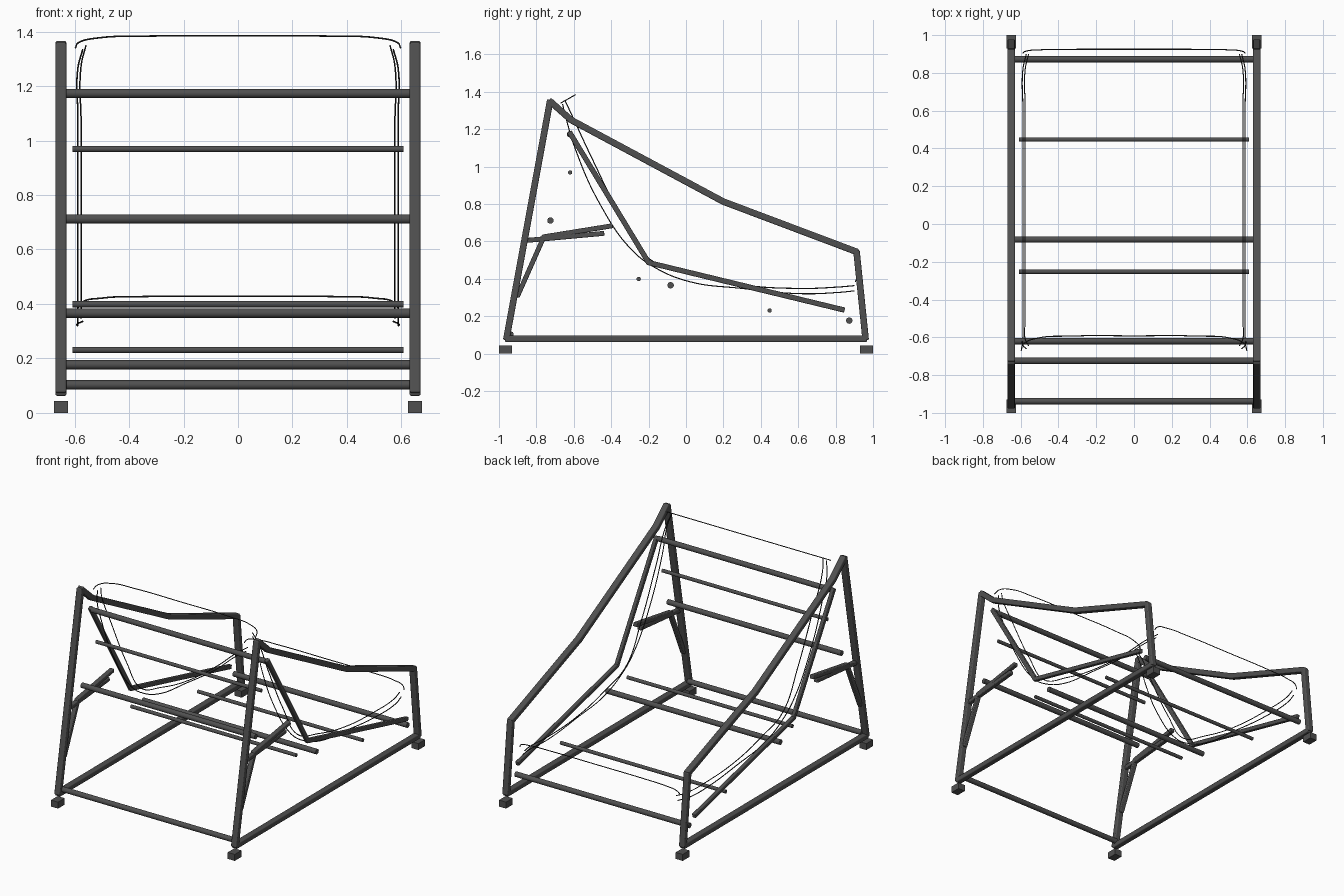
import bpy, math
from mathutils import Vector

if "Cube" in bpy.data.objects:
    bpy.data.objects.remove(bpy.data.objects["Cube"], do_unlink=True)


def material(name, value):
    m = bpy.data.materials.new(name)
    m.use_nodes = True
    color = (value, value, value, 1)
    m.diffuse_color = color
    m.node_tree.nodes["Principled BSDF"].inputs["Base Color"].default_value = color
    return m


METAL = material("dark grey metal", 0.08)
CORD = material("black cord", 0.025)
SIDE_X = 0.65


def beam(name, x, a, b, width, depth, extend=0.008):
    """Rounded square tube in a side plane between two (y, z) points."""
    a, b = Vector((x, *a)), Vector((x, *b))
    d = b - a
    bpy.ops.mesh.primitive_cube_add(size=1, location=(a + b) / 2)
    o = bpy.context.object
    o.name = name
    o.scale = (width, depth, d.length + 2 * extend)
    o.rotation_euler = (math.atan2(-d.y, d.z), 0, 0)
    bpy.ops.object.transform_apply(location=False, rotation=False, scale=True)
    bevel = o.modifiers.new("rounded_edges", "BEVEL")
    bevel.width = 0.2 * min(width, depth)
    bevel.segments = 3
    o.data.materials.append(METAL)


def beam_path(name, x, points, width, depth):
    for i, (a, b) in enumerate(zip(points, points[1:])):
        beam(f"{name}_{i + 1}", x, a, b, width, depth)


def crossbar(name, y, z, half, radius):
    """Round bar running from side to side."""
    bpy.ops.mesh.primitive_cylinder_add(vertices=20, radius=radius, depth=2 * half,
                                        location=(0, y, z), rotation=(0, math.pi / 2, 0))
    o = bpy.context.object
    o.name = name
    o.data.materials.append(METAL)
    bpy.ops.object.shade_smooth_by_angle()


def cord(name, points):
    """Thin smooth cord through the given points."""
    curve = bpy.data.curves.new(name, "CURVE")
    curve.dimensions = "3D"
    curve.bevel_depth = 0.003
    curve.bevel_resolution = 1
    curve.resolution_u = 8
    s = curve.splines.new("BEZIER")
    s.bezier_points.add(len(points) - 1)
    for p, co in zip(s.bezier_points, points):
        p.co = co
        p.handle_left_type = p.handle_right_type = "AUTO"
    curve.materials.append(CORD)
    o = bpy.data.objects.new(name, curve)
    bpy.context.collection.objects.link(o)


# Profiles of the side parts as (y, z)
frame = [(-0.96, 0.08), (-0.727, 1.35), (-0.615, 1.25), (0.2, 0.813),
         (0.912, 0.545), (0.96, 0.08), (-0.96, 0.08)]
seat_rail = [(-0.62, 1.18), (-0.2, 0.487), (0.84, 0.235)]
bracket = [(-0.90, 0.31), (-0.76, 0.625), (-0.40, 0.683)]
upper_cord = [(-0.645, 1.35), (-0.61, 1.275), (-0.51, 1.06), (-0.35, 0.74), (-0.2, 0.51),
              (0.02, 0.43), (0.29, 0.37), (0.61, 0.349), (0.82, 0.357), (0.9, 0.364)]
lower_cord = [(-0.66, 1.335), (-0.643, 1.265), (-0.59, 1.09), (-0.46, 0.8), (-0.29, 0.555),
              (-0.165, 0.46), (0.02, 0.385), (0.29, 0.35), (0.61, 0.321), (0.82, 0.328),
              (0.9, 0.336)]

for side, s in (("left", 1), ("right", -1)):
    x = s * SIDE_X
    beam_path(f"{side}_frame", x, frame, 0.04, 0.035)
    beam_path(f"{side}_seat_rail", x, seat_rail, 0.024, 0.028)
    beam_path(f"{side}_bracket", x, bracket, 0.03, 0.026)
    beam(f"{side}_bracket_bar", x, (-0.85, 0.606), (-0.445, 0.643), 0.03, 0.026)

    # Block feet
    for end, y in (("front", -0.965), ("back", 0.965)):
        bpy.ops.mesh.primitive_cube_add(size=1, location=(x, y, 0.0215))
        foot = bpy.context.object
        foot.name = f"{side}_{end}_foot"
        foot.scale = (0.052, 0.07, 0.043)
        foot.data.materials.append(METAL)

    # Sling edge cords, hooked inwards at both ends
    for label, path, cx in (("upper", upper_cord, 0.576), ("lower", lower_cord, 0.588)):
        last = len(path) - 1
        cord(f"{side}_{label}_sling_cord",
             [(s * (cx - (0.018 if i in (0, last) else 0)), y, z)
              for i, (y, z) in enumerate(path)])

# Thick bars joining the side frames
for name, y, z in (("top_crossbar", -0.62, 1.173), ("front_middle_crossbar", -0.725, 0.712),
                   ("seat_crossbar", -0.082, 0.366), ("back_crossbar", 0.873, 0.177),
                   ("front_bottom_crossbar", -0.938, 0.103)):
    crossbar(name, y, z, 0.64, 0.017)

# Thin support bars
for name, y, z in (("backrest_thin_bar", -0.62, 0.969), ("lumbar_thin_bar", -0.253, 0.399),
                   ("seat_thin_bar", 0.447, 0.231)):
    crossbar(name, y, z, 0.608, 0.0115)


def end_cord(name, edge, y0, z0, y1, z1):
    """Cord across the sling with rounded corners."""
    half = [(edge, 0), (edge - 0.012, 0.45), (edge - 0.09, 0.85), (0.35, 0.98)]
    outline = [(-x, t) for x, t in half] + [(0, 1)] + half[::-1]
    cord(name, [(x, y0 + (y1 - y0) * t, z0 + (z1 - z0) * t) for x, t in outline])


end_cord("top_sling_cord", 0.597, -0.67, 1.34, -0.592, 1.384)
end_cord("back_sling_cord", 0.588, 0.905, 0.385, 0.925, 0.428)
